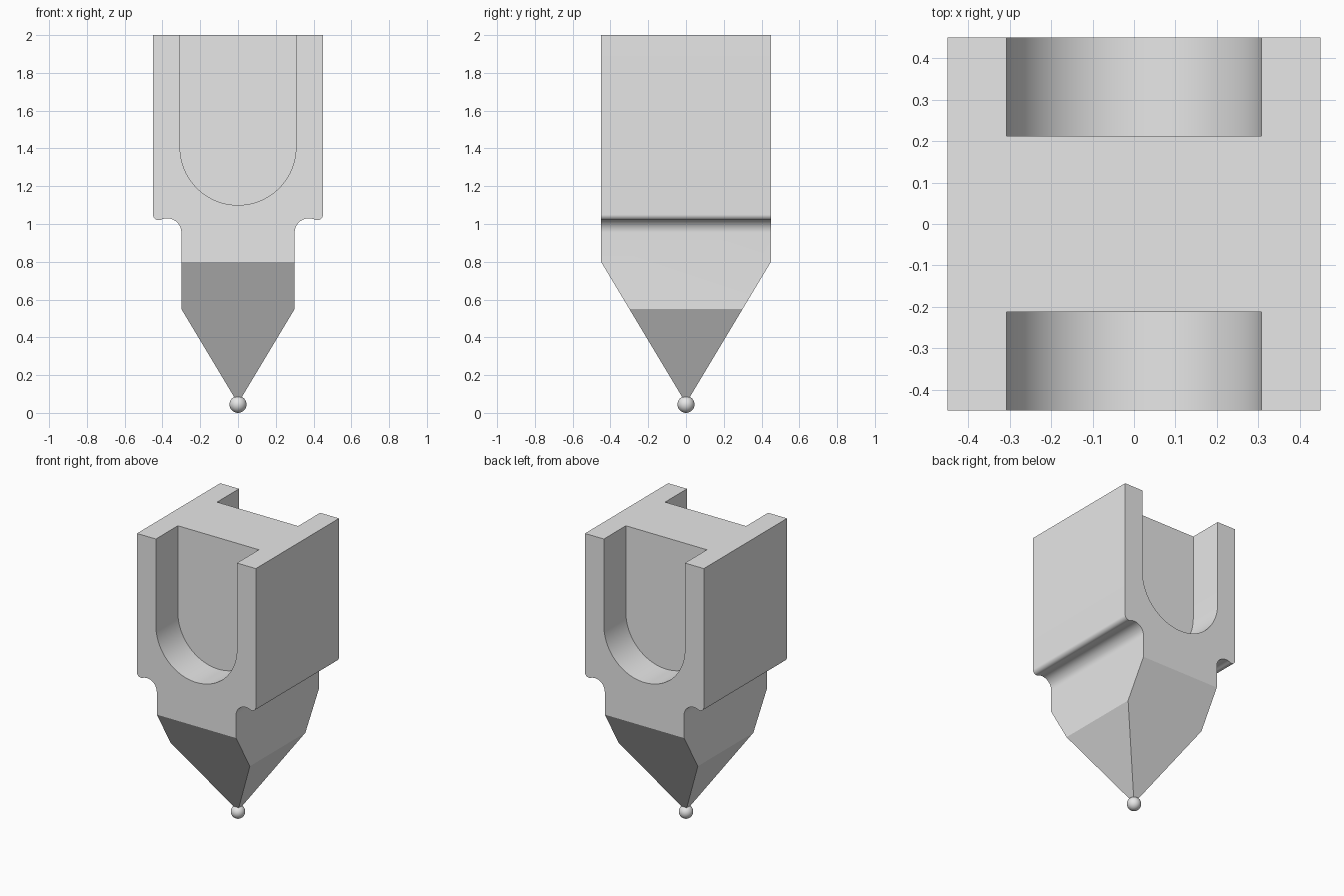
import bpy, bmesh
from math import pi, cos, sin, atan2, sqrt

cube = bpy.data.objects.get("Cube")
if cube:
    bpy.data.objects.remove(cube, do_unlink=True)

HALF = 0.45      # half width of the block
STEM = 0.30      # half width of the lower stem
APEX = 0.05      # height where the taper closes

grey = bpy.data.materials.new("light grey")
grey.use_nodes = True
colour = (0.8, 0.8, 0.8, 1)
grey.diffuse_color = colour
grey.node_tree.nodes["Principled BSDF"].inputs["Base Color"].default_value = colour


def arc(cx, cz, r, a, b, n):
    """Points on an arc from angle a to b."""
    return [(cx + r * cos(a + (b - a) * i / n), cz + r * sin(a + (b - a) * i / n))
            for i in range(n + 1)]


def prism(name, profile, y0, y1):
    """Extrude an x-z outline along y."""
    bm = bmesh.new()
    face = bm.faces.new([bm.verts.new((x, y0, z)) for x, z in profile])
    ext = bmesh.ops.extrude_face_region(bm, geom=[face])
    moved = [v for v in ext["geom"] if isinstance(v, bmesh.types.BMVert)]
    bmesh.ops.translate(bm, verts=moved, vec=(0, y1 - y0, 0))
    bmesh.ops.recalc_face_normals(bm, faces=bm.faces)
    return finish(name, bm)


def finish(name, bm):
    mesh = bpy.data.meshes.new(name)
    bm.to_mesh(mesh)
    bm.free()
    mesh.materials.append(grey)
    obj = bpy.data.objects.new(name, mesh)
    bpy.context.collection.objects.link(obj)
    return obj


def activate(obj):
    bpy.ops.object.select_all(action='DESELECT')
    obj.select_set(True)
    bpy.context.view_layer.objects.active = obj


# Shoulder: hollow fillet above the stem flowing into a rounded lip
hollow_r, lip_r = 0.075, 0.03
hx, hz = STEM + hollow_r, 0.955
lx = HALF - lip_r
lz = hz + sqrt((hollow_r + lip_r) ** 2 - (lx - hx) ** 2)
meet = atan2(lz - hz, lx - hx)
right = [(STEM, 0.55)]
right += arc(hx, hz, hollow_r, pi, meet, 20)
right += arc(lx, lz, lip_r, meet + pi, 2 * pi, 12)[1:]
right += [(HALF, 2.0)]
outline = [(0, APEX)] + right + [(-x, z) for x, z in reversed(right)]
body = prism("body", outline, -HALF, HALF)

# Taper the front and back towards the point
bm = bmesh.new()
bm.from_mesh(body.data)
for side in (-1, 1):
    cut = bmesh.ops.bisect_plane(
        bm, geom=bm.verts[:] + bm.edges[:] + bm.faces[:], dist=1e-6,
        plane_co=(0, side * HALF, 0.8),
        plane_no=(0, side * (0.8 - APEX), -HALF), clear_outer=True)
    edges = [e for e in bm.edges if e.is_boundary]
    bmesh.ops.holes_fill(bm, edges=edges, sides=0)
bmesh.ops.remove_doubles(bm, verts=bm.verts, dist=1e-5)
bmesh.ops.recalc_face_normals(bm, faces=bm.faces)
bm.to_mesh(body.data)
bm.free()

# Round-bottomed slots in the front and back
slot_r = 0.307
slot = [(slot_r, 2.2), (-slot_r, 2.2)] + arc(0, 1.1 + slot_r, slot_r, pi, 2 * pi, 48)
activate(body)
for side, label in ((-1, "front"), (1, "back")):
    y0, y1 = sorted((side * 0.212, side * 0.6))
    cutter = prism(label + "_slot_cutter", slot, y0, y1)
    cutter.hide_render = True
    mod = body.modifiers.new(label + "_slot", 'BOOLEAN')
    mod.operation = 'DIFFERENCE'
    mod.solver = 'EXACT'
    mod.object = cutter
    activate(body)
    bpy.ops.object.modifier_apply(modifier=mod.name)
    bpy.data.objects.remove(cutter, do_unlink=True)
activate(body)
bpy.ops.object.shade_smooth_by_angle(angle=pi / 7)

# Ball at the point
bm = bmesh.new()
bmesh.ops.create_uvsphere(bm, u_segments=32, v_segments=16, radius=0.045)
bmesh.ops.translate(bm, verts=bm.verts, vec=(0, 0, 0.045))
ball = finish("tip_ball", bm)
activate(ball)
bpy.ops.object.shade_smooth_by_angle(angle=pi / 6)
